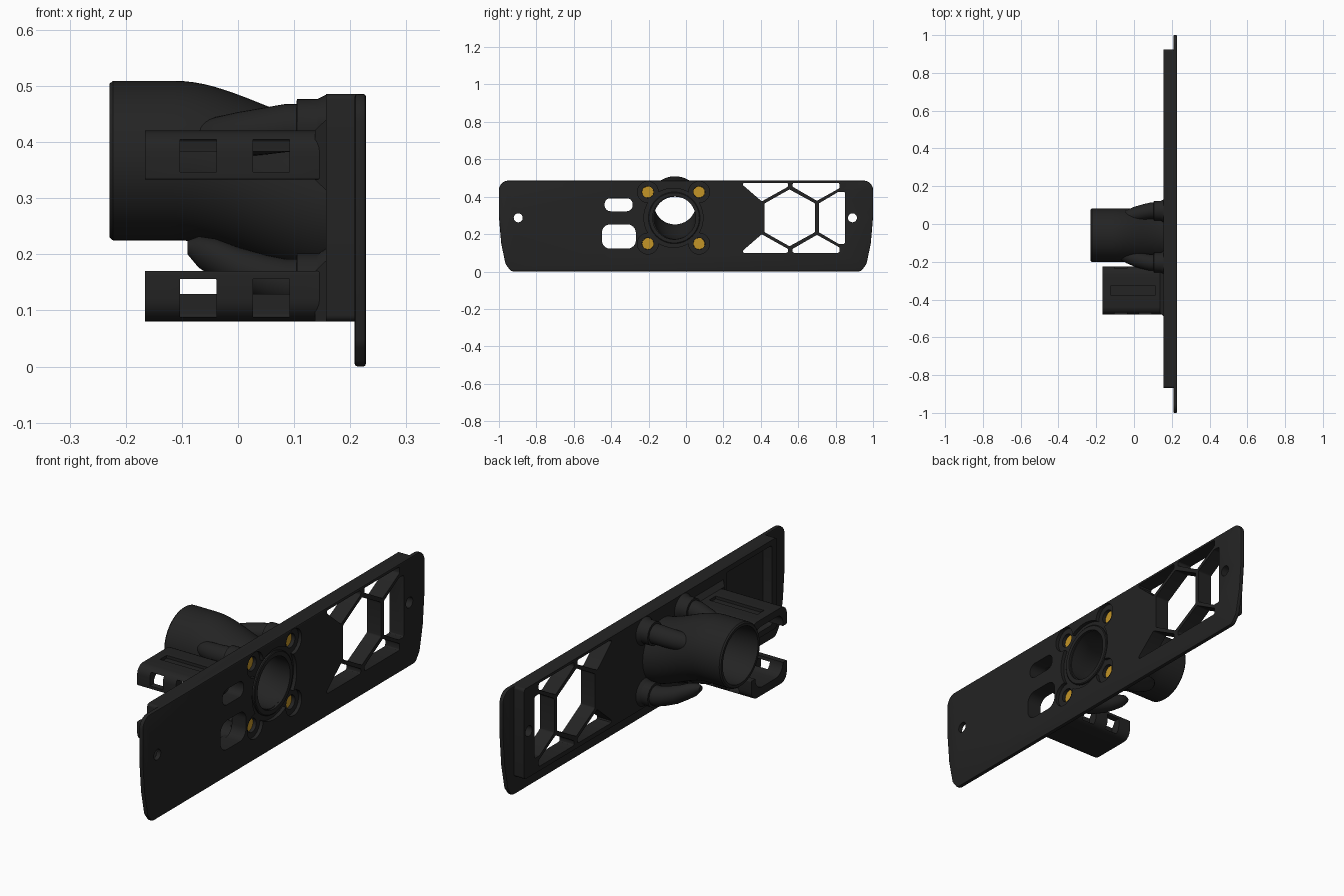
import bpy, bmesh, math
from mathutils import Vector

if "Cube" in bpy.data.objects:
    bpy.data.objects.remove(bpy.data.objects["Cube"])


def material(name, rgb):
    m = bpy.data.materials.new(name)
    m.diffuse_color = (*rgb, 1)
    m.use_nodes = True
    m.node_tree.nodes["Principled BSDF"].inputs["Base Color"].default_value = m.diffuse_color
    return m


BLACK = material("matte_black", (0.017, 0.017, 0.017))
BRASS = material("brass", (0.55, 0.30, 0.02))
CY, CZ = -0.067, 0.287            # port centre on the plate
SCREWS = [(sy * 0.137, sz * 0.138) for sy in (-1, 1) for sz in (-1, 1)]


def loft(name, rings, mat=BLACK, closed=False):
    """Skin a list of rings; closed joins last ring to first, else the ends are capped."""
    bm = bmesh.new()
    vs = [[bm.verts.new(p) for p in ring] for ring in rings]
    n = len(vs[0])
    pairs = list(zip(vs, vs[1:])) + ([(vs[-1], vs[0])] if closed else [])
    for a, b in pairs:
        for i in range(n):
            bm.faces.new((a[i], a[(i + 1) % n], b[(i + 1) % n], b[i]))
    if not closed:
        bm.faces.new(vs[0])
        bm.faces.new(vs[-1])
    bmesh.ops.recalc_face_normals(bm, faces=bm.faces)
    me = bpy.data.meshes.new(name)
    bm.to_mesh(me)
    bm.free()
    ob = bpy.data.objects.new(name, me)
    bpy.context.collection.objects.link(ob)
    me.materials.append(mat)
    return ob


def circle(x, y, z, r, n=48):
    return [(x, y + r * math.cos(2 * math.pi * i / n), z + r * math.sin(2 * math.pi * i / n))
            for i in range(n)]


def rounded(pts, radii, steps=6):
    """Round the corners of a y-z polygon."""
    out = []
    if not isinstance(radii, (list, tuple)):
        radii = [radii] * len(pts)
    for i, p in enumerate(pts):
        p, a, b = Vector(p), Vector(pts[i - 1]), Vector(pts[(i + 1) % len(pts)])
        r = radii[i]
        if r == 0:
            out.append(tuple(p))
            continue
        u, v = (a - p).normalized(), (b - p).normalized()
        half = u.angle(v) / 2
        d = min(r / math.tan(half), (a - p).length * 0.45, (b - p).length * 0.45)
        s, e = p + u * d, p + v * d
        for k in range(steps + 1):
            t = k / steps
            w = math.cos(math.pi / 2 - half) ** 1   # conic weight gives a true arc
            c0, c1, c2 = (1 - t) ** 2, 2 * t * (1 - t) * w, t * t
            q = (s * c0 + p * c1 + e * c2) / (c0 + c1 + c2)
            out.append((q.x, q.y))
    return out


def prism(name, pts, x0, x1, mat=BLACK):
    return loft(name, [[(x, y, z) for y, z in pts] for x in (x0, x1)], mat)


def rect(y0, y1, z0, z1):
    return [(y0, z0), (y1, z0), (y1, z1), (y0, z1)]


def rod(name, y, z, r, x0, x1, mat=BLACK, n=32):
    return loft(name, [circle(x0, y, z, r, n), circle(x1, y, z, r, n)], mat)


def apply(ob, mod):
    bpy.context.view_layer.objects.active = ob
    bpy.ops.object.modifier_apply(modifier=mod.name)


def boolean(ob, other, op='DIFFERENCE', keep=False):
    m = ob.modifiers.new("cut", 'BOOLEAN')
    m.operation, m.object, m.solver = op, other, 'EXACT'
    apply(ob, m)
    if not keep:
        bpy.data.objects.remove(other, do_unlink=True)


# Face plate with tapered lower sides and a softened edge
outline = [(-0.935, 0), (0.935, 0), (0.965, 0.04), (0.988, 0.15), (1, 0.29), (1, 0.486),
           (-1, 0.486), (-1, 0.29), (-0.988, 0.15), (-0.965, 0.04)]
plate = prism("face_plate", rounded(outline, [.03, .03, .04, 0, 0, .05, .05, 0, 0, .04]), 0.208, 0.228)
bev = plate.modifiers.new("edge", 'BEVEL')
bev.width, bev.segments, bev.limit_method, bev.angle_limit = 0.005, 2, 'ANGLE', math.radians(50)
apply(plate, bev)

# Thick backing block with a rear pocket
boolean(plate, prism("backing", rounded(rect(-0.868, 0.923, 0.08, 0.4855), 0.012), 0.157, 0.215), 'UNION')
boolean(plate, prism("pocket", rounded(rect(-0.835, -0.51, 0.105, 0.462), 0.012), 0.1, 0.203))

# Hexagonal vent: side cells plus cells mirrored top to bottom
hexagon = [(.42, .21), (.553, .135), (.69, .21), (.69, .364), (.553, .439), (.42, .364)]
side = [(.71, .21), (.815, .148), (.85, .148), (.85, .426), (.815, .426), (.71, .364)]
top_cells = [[(.29, .474), (.405, .375), (.545, .453), (.545, .474)],
             [(.57, .474), (.57, .453), (.70, .378), (.82, .445), (.82, .474)]]
cells = [hexagon, side] + top_cells + [[(y, 2 * CZ - z) for y, z in c] for c in top_cells]
for c in cells:
    boolean(plate, prism("vent_cut", rounded(c, 0.008, 3), 0.1, 0.3))

# Mounting holes and cable openings
for y in (-0.897, 0.89):
    boolean(plate, rod("mount_cut", y, CZ, 0.024, 0.1, 0.3))
boolean(plate, prism("cable_cut", rounded(rect(-.45, -.268, .122, .252), .045), 0.1, 0.3))
boolean(plate, prism("cable_cut", rounded(rect(-.435, -.285, .322, .392), .034), 0.1, 0.3))

# Scalloped recess around the port, and screw wells
boolean(plate, rod("recess_cut", CY, CZ, 0.158, 0.212, 0.3, n=64))
for dy, dz in SCREWS:
    boolean(plate, rod("lobe_cut", CY + dy, CZ + dz, 0.056, 0.212, 0.3))
    boolean(plate, rod("well_cut", CY + dy, CZ + dz, 0.031, 0.18, 0.3))


def duct_z(x):
    t = min(1, max(0, (x + 0.11) / 0.30))
    return 0.367 - 0.080 * t * t * (3 - 2 * t)


# Offset air duct: outer skin, then inner bore
xs = [-0.223 + i * 0.433 / 24 for i in range(25)]


def bore_r(x):
    return 0.113 + 0.012 * min(1, max(0, (-0.08 - x) / 0.12))


outer = [circle(-0.229, CY + .008, 0.367, 0.137, 64)]
outer += [circle(x, CY + .008, duct_z(x), 0.142, 64) for x in xs]
inner = [circle(x, CY + .008, duct_z(x), bore_r(x), 64) for x in [-0.229] + xs]
duct = loft("air_duct", outer + inner[::-1], closed=True)
bore = loft("bore_cutter", [circle(-0.4, CY + .008, 0.367, bore_r(-0.3), 64)] + inner
            + [circle(0.3, CY + .004, CZ, 0.113, 64)])
boolean(plate, bore, keep=True)

# Raised lip around the port
lip = loft("port_lip", [circle(x, CY + .004, CZ, r, 64)
                        for x, r in ((.205, .138), (.219, .138), (.222, .134), (.222, .115), (.205, .115))],
           closed=True)

# Screw bosses blending into the duct, with brass inserts
bosses = []
for dy, dz in SCREWS:
    rings = []
    for x, k, r in ((-.09, .66, .012), (-.07, .70, .028), (-.04, .76, .036), (0, .86, .040),
                    (.05, .95, .042), (.085, 1, .043), (.104, 1, .043), (.105, 1, .052),
                    (.142, 1, .052), (.158, 1, .062), (.17, 1, .062)):
        zc = duct_z(x) * (1 - k) + CZ * k if dz > 0 else CZ + (duct_z(x) - CZ) * 0.6 * (1 - k)
        rings.append(circle(x, CY + dy * k, min(zc + dz * k, 0.485 - r), r, 28))
    boss = loft("screw_boss", rings)
    boolean(boss, bore, keep=True)
    bosses.append(boss)
    rod("brass_insert", CY + dy, CZ + dz, 0.0305, 0.175, 0.196, BRASS, 24)
bpy.data.objects.remove(bore, do_unlink=True)


# Cable cradles: a lower trough and an upper hood with side windows
def cradle(name, out, r_out, inn, r_in, win):
    ob = prism(name, rounded(out, r_out), -0.166, 0.16)
    boolean(ob, prism("channel", rounded(inn, r_in), -0.3, 0.3))
    for x0 in (-0.103, 0.027):
        for y0, y1 in ((-0.5, -0.432), (-0.272, -0.2)):
            boolean(ob, prism("window", rounded(rect(y0, y1, *win), 0.006), x0, x0 + 0.065))
    return ob


trough = cradle("cable_trough", rect(-.478, -.226, .08, .17), [.075, .075, .004, .004],
                rect(-.45, -.254, .117, .3), [.05, .05, 0, 0], (.088, .156))
hood = cradle("cable_hood", rect(-.478, -.226, .333, .421), [.004, .004, .065, .065],
              rect(-.45, -.254, .2, .39), [0, 0, .04, .04], (.347, .405))
boolean(hood, prism("slot", rect(-.375, -.328, .408, .5), -0.125, 0.115))

# Flared feet where the cradles meet the backing block
for name, z0, z1, c0, c1 in (("trough_foot", .08, .17, .12, .3), ("hood_foot", .333, .421, .2, .39)):
    foot = loft(name, [[(x, y, z) for y, z in rect(-.47 - e, -.234 + e, max(z0 - e, .08), z1 + e)]
                       for x, e in ((.137, 0), (.158, .02))])
    boolean(foot, prism("foot_cut", rect(-.45, -.254, c0, c1), 0, 0.3))

# Smooth curved surfaces, keep edges crisp
for ob in bpy.context.collection.objects:
    bpy.ops.object.select_all(action='DESELECT')
    ob.select_set(True)
    bpy.context.view_layer.objects.active = ob
    bpy.ops.object.shade_smooth_by_angle(angle=math.radians(30))
